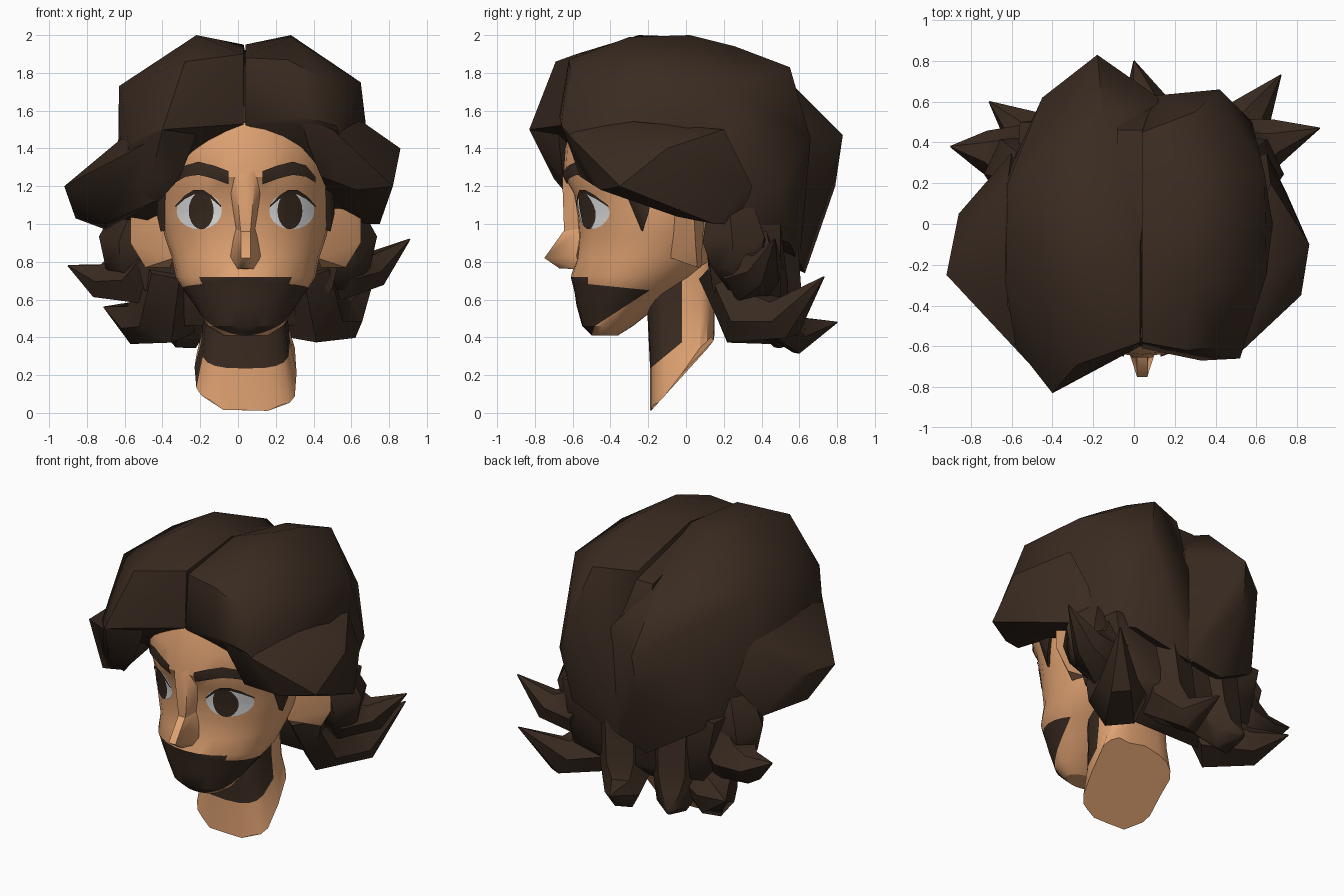
import bpy, bmesh, random
from math import sin, cos, pi, radians, copysign
from mathutils import Vector
from mathutils.bvhtree import BVHTree

cube = bpy.data.objects.get("Cube")
if cube:
    bpy.data.objects.remove(cube, do_unlink=True)
random.seed(4)
MID = 0.04  # centre line of the face


def material(name, colour):
    mat = bpy.data.materials.new(name)
    mat.use_nodes = True
    mat.diffuse_color = (*colour, 1)
    shader = mat.node_tree.nodes["Principled BSDF"]
    shader.inputs["Base Color"].default_value = (*colour, 1)
    shader.inputs["Roughness"].default_value = 0.9
    return mat


skin = material("skin", (0.75, 0.365, 0.17))
brown = material("dark brown hair", (0.042, 0.024, 0.015))
white = material("eye white", (0.88, 0.88, 0.88))


def finish(name, bm, mats, angle=35, rule=None, closed=True):
    """Turn a bmesh into a shaded object; rule(centre) picks the material."""
    if closed:
        bmesh.ops.recalc_face_normals(bm, faces=bm.faces)
    if rule:
        for face in bm.faces:
            face.material_index = int(rule(face.calc_center_median()))
    mesh = bpy.data.meshes.new(name)
    bm.to_mesh(mesh)
    bm.free()
    for mat in mats:
        mesh.materials.append(mat)
    obj = bpy.data.objects.new(name, mesh)
    bpy.context.collection.objects.link(obj)
    bpy.ops.object.select_all(action="DESELECT")
    obj.select_set(True)
    bpy.context.view_layer.objects.active = obj
    bpy.ops.object.shade_smooth_by_angle(angle=radians(angle))


def hull(name, points, mat, side=1, shift=0.0, angle=45):
    """Chunky faceted volume around a few corner points."""
    bm = bmesh.new()
    for x, y, z in points:
        bm.verts.new((shift + side * x, y, z))
    out = bmesh.ops.convex_hull(bm, input=bm.verts)
    loose = {e for e in out["geom_interior"] + out["geom_unused"]
             if isinstance(e, bmesh.types.BMVert)}
    bmesh.ops.delete(bm, geom=list(loose), context="VERTS")
    finish(name, bm, [mat], angle)


def both(points):
    return [(s * x, y, z) for s in (-1, 1) for x, y, z in points]


def skin_rings(bm, rings, caps=True):
    """Bridge a stack of equal vertex loops with quads."""
    loops = [[bm.verts.new(p) for p in ring] for ring in rings]
    n = len(loops[0])
    for low, high in zip(loops, loops[1:]):
        for i in range(n):
            j = (i + 1) % n
            bm.faces.new((low[i], low[j], high[j], high[i]))
    if caps:
        bm.faces.new(loops[0])
    bm.faces.new(loops[-1])


def lock(name, path, radii, sides=6):
    """Tapered curl of hair swept along a path, kept free of twist."""
    path = [Vector(p) for p in path]
    flat = (path[1] - path[0]).cross(path[-1] - path[0]).normalized()
    rings = []
    for i, (p, r) in enumerate(zip(path, radii)):
        along = path[min(i + 1, len(path) - 1)] - path[max(i - 1, 0)]
        up = along.cross(flat).normalized()
        rings.append([p + r * (flat * cos(a) + up * sin(a))
                      for a in (2 * pi * k / sides for k in range(sides))])
    bm = bmesh.new()
    skin_rings(bm, rings)
    finish(name, bm, [brown], 50)


# Head: stacked ovals of (height, half width, front, back)
LEVELS = [(.41, .12, -.5, -.36), (.46, .2, -.55, -.28), (.57, .27, -.58, -.14),
          (.64, .32, -.59, -.04), (.72, .37, -.61, .08), (.82, .39, -.58, .2),
          (.94, .43, -.57, .25), (1.05, .45, -.58, .3), (1.16, .46, -.6, .3),
          (1.25, .46, -.65, .3), (1.4, .46, -.64, .3), (1.58, .45, -.58, .3)]
SEG = 28
rings = []
for z, w, front, back in LEVELS:
    mid, depth = (front + back) / 2, (back - front) / 2
    rings.append([(MID + w * sin(a), mid - depth * cos(a), z)
                  for a in (2 * pi * i / SEG for i in range(SEG))])
bm = bmesh.new()
skin_rings(bm, rings)

# Beard outline cut into the jaw: chin edge, cheek lower and upper edges, lip corner
CUTS = [(Vector(p), Vector(n)) for p, n in (
    ((0, -.5, .41), (0, 1, -.35)), ((0, -.39, .52), (0, -.65, 1)),
    ((0, -.4, .67), (0, .1, 1)), ((0, -.52, .7), (0, 1, 0)))]
for point, normal in CUTS:
    jaw = [f for f in bm.faces if f.calc_center_median().z < .72]
    geom = jaw + list({e for f in jaw for e in f.edges}) + list({v for f in jaw for v in f.verts})
    bmesh.ops.bisect_plane(bm, geom=geom, plane_co=point, plane_no=normal)


def bearded(c):
    chin, cheek, top, lip = ((c - p).dot(n) for p, n in CUTS)
    return c.z < .72 and (top < 0 or lip < 0) and (chin < 0 or cheek > 0)


bmesh.ops.recalc_face_normals(bm, faces=bm.faces)
surface = BVHTree.FromBMesh(bm)
finish("head", bm, [skin, brown], 30, bearded)


def on_face(x, z, lift):
    hit = surface.ray_cast(Vector((x, -2, z)), Vector((0, 1, 0)))[0]
    return Vector((x, (hit.y if hit else -0.4) - lift, z))


def face_forward(name, bm, mat):
    for f in bm.faces:
        f.normal_update()
        if f.normal.y > 0:
            f.normal_flip()
    finish(name, bm, [mat], closed=False)


def oval_plate(name, cx, cz, w, h, mat, lift):
    """Oval draped on the face, built from concentric rings."""
    bm = bmesh.new()
    skin_rings(bm, [[on_face(cx + w * k * cos(a), cz + h * k * sin(a), lift)
                     for a in (2 * pi * i / 20 for i in range(20))]
                    for k in (1, .75, .5, .25)], caps=False)
    face_forward(name, bm, mat)


def strip_plate(name, line, mat, lift):
    """Ribbon draped on the face from (x, bottom, top) stations."""
    bm = bmesh.new()
    rows = [[bm.verts.new(on_face(x, lo + (hi - lo) * t / 3, lift))
             for t in range(4)] for x, lo, hi in line]
    for a, b in zip(rows, rows[1:]):
        for i in range(3):
            bm.faces.new((a[i], b[i], b[i + 1], a[i + 1]))
    face_forward(name, bm, mat)


# Paired details of the head
for s, tag in ((1, "left"), (-1, "right")):
    oval_plate(tag + "_eye", MID + s * .245, 1.07, .12, .098, white, .006)
    oval_plate(tag + "_iris", MID + s * .235, 1.07, .066, .098, brown, .012)
    strip_plate(tag + "_eyelid", [(MID + s * (.13 + .24 * t), 1.09 + .07 * sin(pi * t),
                1.1 + .085 * sin(pi * t)) for t in (0, .2, .4, .6, .8, 1)], brown, .014)
    strip_plate(tag + "_eyebrow", [(MID + s * x, lo, hi) for x, lo, hi in
                ((.09, 1.21, 1.28), (.17, 1.24, 1.31), (.25, 1.26, 1.33),
                 (.32, 1.25, 1.31), (.37, 1.22, 1.25))], brown, .012)
    hull(tag + "_ear", [(.38, -.08, 1.1), (.38, -.08, .82), (.4, .08, .77), (.53, .06, .77),
         (.61, .05, .9), (.61, .04, 1.08), (.55, -.02, 1.15), (.4, .1, 1.1)],
         skin, s, MID)
    hull(tag + "_sideburn", [(.42, -.36, 1.26), (.45, -.34, 1.26), (.47, -.16, 1.26),
         (.42, -.16, 1.26), (.45, -.23, .96), (.41, -.24, .97), (.47, -.2, 1.05)],
         brown, s, MID)
    lock(tag + "_hanging_tuft", [(s * .5, .24, 1.08), (s * .55, .26, .9), (s * .56, .26, .77),
         (s * .54, .25, .65)], (.14, .19, .14, .03))

# Nose
hull("nose", both([(.025, -.75, .82), (.08, -.58, .83), (.05, -.56, .76), (.02, -.67, .765),
                   (.025, -.65, .96), (.055, -.55, .98)]), skin, 1, MID, 60)
hull("nose_bridge", both([(.025, -.645, .95), (.05, -.55, .95), (.05, -.655, 1.24),
                          (.1, -.57, 1.25), (.04, -.62, 1.36)]), skin, 1, MID, 60)

# Neck: ragged slanted end below, beard down the front
rings = []
for t, w, d in ((0, .27, .17), (.25, .235, .17), (.5, .22, .18), (.75, .22, .19), (1, .23, .2)):
    ring = []
    for i in range(20):
        a = 2 * pi * i / 20
        y = -.02 - d * copysign(abs(cos(a)) ** .5, cos(a))
        x = copysign(abs(sin(a)) ** .7, sin(a))
        low = .03 + 1.1 * (y + .19) + random.uniform(-.03, .03) * (t == 0)
        ring.append((MID + w * x, y, max(0, low) * (1 - t) + .85 * t))
    rings.append(ring)
bm = bmesh.new()
skin_rings(bm, rings)
finish("neck", bm, [skin, brown], 30, lambda c: c.y < -.025 and c.z > .25)

# Crown of hair, parted in the middle
hull("parting", both([(.12, -.56, 1.84), (.12, -.6, 1.54), (.12, -.1, 1.92), (.12, .46, 1.78),
                      (.14, .62, 1.45), (.14, .58, .8), (.12, -.4, 1.5)]), brown, 1, MID)
hull("left_crown", [(.04, -.58, 1.88), (.04, -.61, 1.53), (.33, -.67, 1.57), (.26, -.62, 1.87),
     (.28, -.3, 1.99), (.28, .02, 2), (.28, .26, 1.94), (.04, -.1, 1.95), (.52, -.66, 1.52),
     (.45, -.6, 1.77), (.6, -.38, 1.22), (.65, -.25, 1.75), (.64, .25, 1.72), (.68, 0, 1.5),
     (.3, .55, 1.83), (.04, .45, 1.83), (.42, .66, 1.45), (.1, .63, 1.4), (.58, .5, 1.2),
     (.45, .55, .9), (.04, .6, .78), (.65, .15, 1.02)], brown)
hull("right_crown", [(-.03, -.58, 1.9), (-.03, -.6, 1.53), (.2, -.69, 1.57), (.28, -.69, 1.86),
     (.22, -.25, 2), (.21, .05, 1.99), (-.03, -.1, 1.95), (.4, -.83, 1.5), (.58, -.6, 1.42),
     (.63, -.3, 1.73), (.62, .2, 1.73), (.15, .52, 1.78), (.18, .83, 1.47), (.2, .79, 1.2),
     (.45, .62, 1.45), (.5, .5, .95), (.15, .63, .74), (-.12, .62, 1.5), (-.08, .6, .8),
     (.64, .2, 1.02), (.62, -.3, 1.14)], brown, -1)

# Swept side volumes framing the forehead
hull("left_side_hair", [(.33, -.66, 1.57), (.5, -.65, 1.5), (.37, -.6, 1.42), (.44, -.56, 1.25),
     (.63, -.45, 1.18), (.82, -.35, 1.2), (.86, -.1, 1.4), (.75, .15, 1), (.66, -.25, 1.54),
     (.67, .2, 1.5), (.65, .35, 1.2), (.68, -.05, 1.04), (.55, .3, 1)], brown)
hull("right_fringe", [(.19, -.68, 1.57), (.24, -.67, 1.42), (.31, -.65, 1.24), (.42, -.6, 1.12),
     (.46, -.7, 1.24), (.4, -.83, 1.5), (.58, -.6, 1.42), (.62, -.45, 1.12), (.5, -.3, 1.4)],
     brown, -1)
hull("right_side_hair", [(.5, -.7, 1.42), (.62, -.4, 1.45), (.92, -.25, 1.2), (.86, -.05, 1.03),
     (.86, .05, 1.22), (.62, .2, 1.45), (.42, -.6, 1.13), (.7, -.42, 1), (.7, .2, .97),
     (.6, .35, 1.2)], brown, -1)

# Hair at the nape
hull("nape_hair", both([(.58, .1, 1), (.56, .5, 1), (.5, .14, .66), (.48, .5, .6),
                        (.32, .12, .75), (.34, .26, .46), (.18, .45, .5), (.15, .55, .6)]), brown)

# Curls flicking out below
lock("left_upper_curl", [(.42, .28, .92), (.56, .36, .73), (.72, .42, .76), (.91, .47, .92)],
     (.2, .17, .1, .004))
lock("right_upper_curl", [(-.42, .28, .9), (-.58, .32, .71), (-.74, .36, .7), (-.9, .38, .78)],
     (.2, .17, .1, .004))
lock("left_lower_curl", [(.36, .2, .78), (.41, .34, .51), (.56, .52, .5), (.72, .73, .72)],
     (.15, .18, .12, .004))
lock("right_lower_curl", [(-.36, .2, .78), (-.4, .34, .51), (-.54, .46, .48), (-.71, .6, .56)],
     (.15, .19, .12, .004))
lock("back_curl", [(.14, .42, .85), (.11, .46, .54), (.05, .6, .41), (0, .8, .48)],
     (.18, .17, .11, .004))
lock("back_right_curl", [(-.24, .4, .85), (-.26, .44, .56), (-.29, .54, .42), (-.32, .64, .4)],
     (.18, .17, .11, .02))
